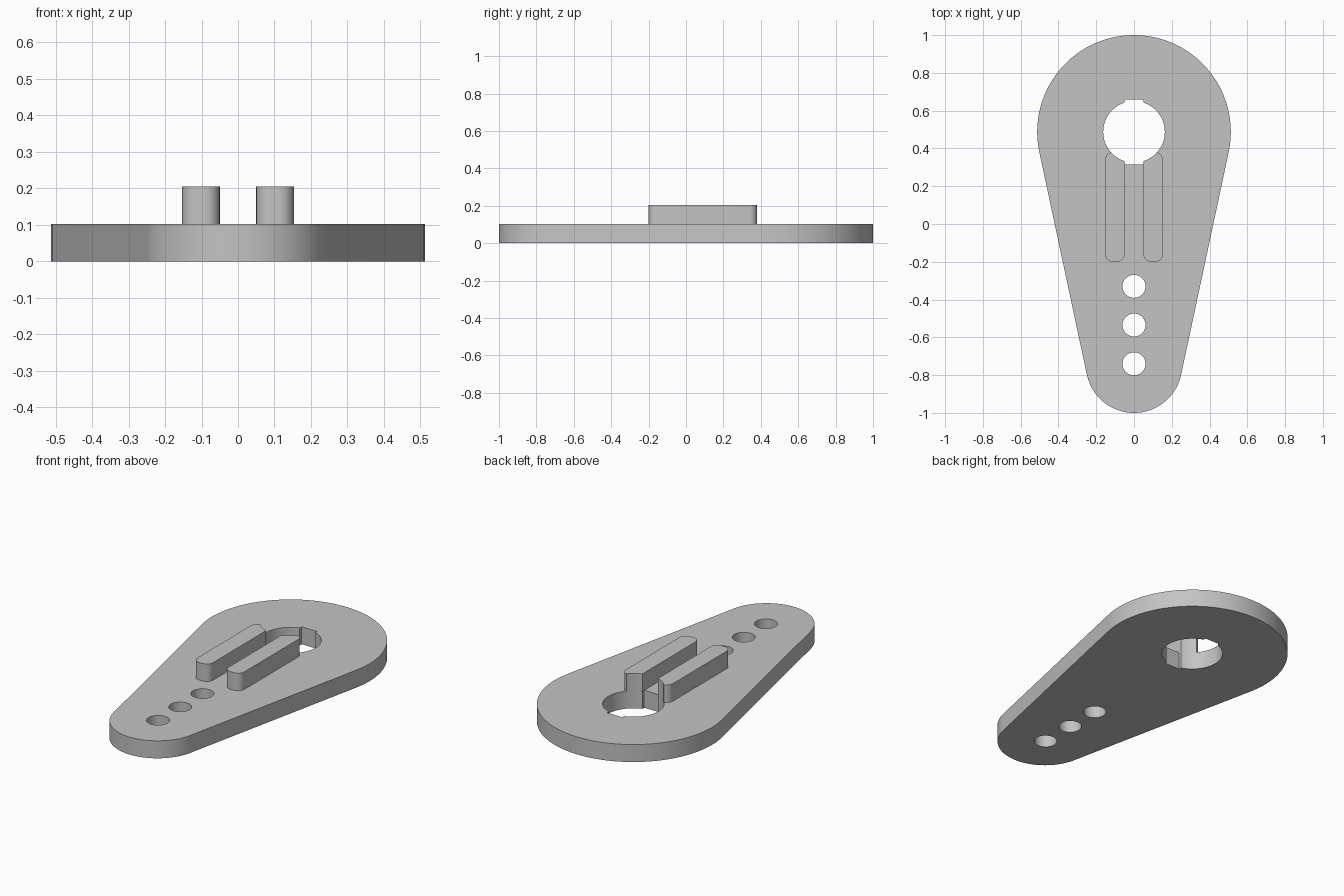
import bpy, bmesh
from math import asin, cos, sin, radians, degrees

cube = bpy.data.objects.get("Cube")
if cube:
    bpy.data.objects.remove(cube, do_unlink=True)

THICK = 0.1025            # plate thickness, also rail height
BIG_Y, BIG_R = 0.4875, 0.5125
SMALL_Y, SMALL_R = -0.745, 0.255
BORE_R, KEY_X, KEY_Y = 0.163, 0.05, 0.172

grey = bpy.data.materials.new("plain grey")
grey.use_nodes = True
colour = (0.55, 0.55, 0.55, 1)
grey.diffuse_color = colour
grey.node_tree.nodes["Principled BSDF"].inputs["Base Color"].default_value = colour


def arc(x, y, r, start, end, steps):
    """Points along an arc, angles in degrees."""
    angles = [radians(start + (end - start) * i / steps) for i in range(steps + 1)]
    return [(x + r * cos(a), y + r * sin(a)) for a in angles]


def extruded(name, outlines, bottom, height):
    """Solid from closed outlines; inner outlines become holes."""
    curve = bpy.data.curves.new(name, 'CURVE')
    curve.dimensions = '2D'
    curve.fill_mode = 'BOTH'
    curve.extrude = height / 2
    for pts in outlines:
        spline = curve.splines.new('POLY')
        spline.points.add(len(pts) - 1)
        for point, (x, y) in zip(spline.points, pts):
            point.co = (x, y, 0, 1)
        spline.use_cyclic_u = True
    obj = bpy.data.objects.new(name, curve)
    bpy.context.collection.objects.link(obj)
    obj.location.z = bottom + height / 2
    bpy.ops.object.select_all(action='DESELECT')
    obj.select_set(True)
    bpy.context.view_layer.objects.active = obj
    bpy.ops.object.convert(target='MESH')
    obj = bpy.context.view_layer.objects.active
    # Weld caps to walls and face everything outward
    bm = bmesh.new()
    bm.from_mesh(obj.data)
    bmesh.ops.remove_doubles(bm, verts=bm.verts, dist=0.0001)
    bmesh.ops.recalc_face_normals(bm, faces=bm.faces)
    bm.to_mesh(obj.data)
    bm.free()
    obj.data.materials.clear()
    obj.data.materials.append(grey)
    bpy.ops.object.shade_smooth_by_angle(angle=radians(30))
    return obj


# Plate: two round ends joined by tangent sides
tilt = degrees(asin((BIG_R - SMALL_R) / (BIG_Y - SMALL_Y)))
outer = (arc(0, BIG_Y, BIG_R, -tilt, 180 + tilt, 72)
         + arc(0, SMALL_Y, SMALL_R, 180 + tilt, 360 - tilt, 48))

# Bore with a key slot at each end
key = degrees(asin(KEY_X / BORE_R))
bore = (arc(0, BIG_Y, BORE_R, key - 90, 90 - key, 28)
        + [(KEY_X, BIG_Y + KEY_Y), (-KEY_X, BIG_Y + KEY_Y)]
        + arc(0, BIG_Y, BORE_R, 90 + key, 270 - key, 28)
        + [(-KEY_X, BIG_Y - KEY_Y), (KEY_X, BIG_Y - KEY_Y)])

# Row of three small holes
holes = [arc(0, y, 0.061, 0, 350, 35) for y in (-0.33, -0.535, -0.74)]
extruded("plate", [outer, bore] + holes, 0, THICK)

# Raised rails, rounded at the front and trimmed by the bore at the back
r, inner, outside, front, back = 0.04, KEY_X, 0.153, -0.20, 0.38
rail = (arc(inner + r, front + r, r, 180, 270, 10)
        + arc(outside - r, front + r, r, 270, 360, 10)
        + arc(outside - r, back - r, r, 0, 78, 9)
        + arc(0, BIG_Y, BORE_R, -42, key - 90, 8))
for name, side in (("left_rail", 1), ("right_rail", -1)):
    extruded(name, [[(side * x, y) for x, y in rail]], THICK, THICK)
